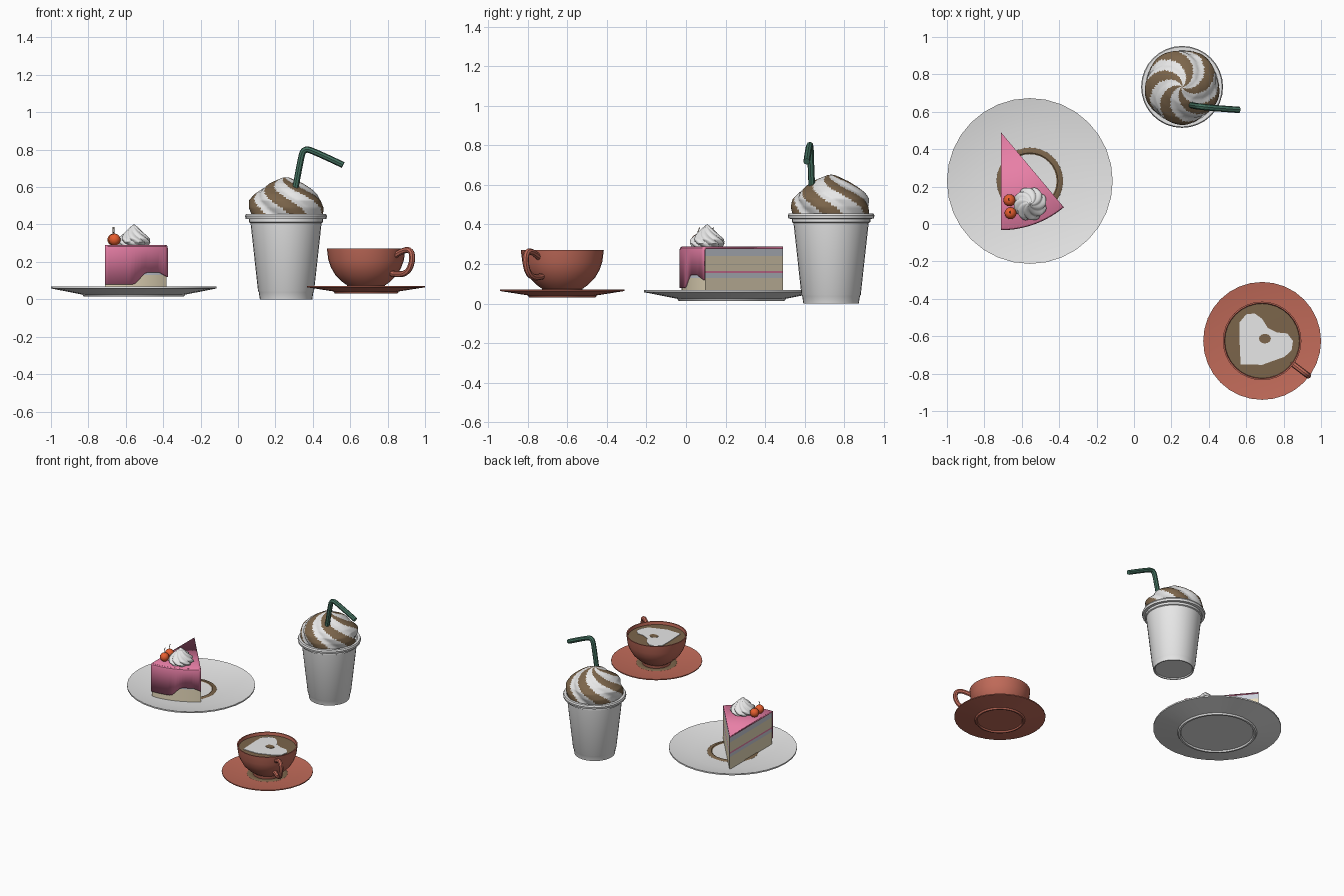
import bpy, bmesh, math
from mathutils import Vector

if "Cube" in bpy.data.objects:
    bpy.data.objects.remove(bpy.data.objects["Cube"])

def mat(name, *rgb):
    m = bpy.data.materials.new(name)
    m.diffuse_color = (*rgb, 1)
    m.use_nodes = True
    m.node_tree.nodes["Principled BSDF"].inputs["Base Color"].default_value = m.diffuse_color
    return m

WHITE = mat("white", .8, .8, .8)
PINK = mat("pink frosting", .8, .21, .38)
SPONGE = mat("beige sponge", .8, .7, .5)
FILLING = mat("pale cream filling", .6, .63, .7)
CLAY = mat("terracotta", .53, .145, .1)
COFFEE = mat("coffee brown", .2, .13, .07)
GREEN = mat("straw green", .06, .17, .12)
BERRY = mat("berry red", .85, .12, .03)

def finish(name, bm, mats, loc=(0, 0, 0), smooth=35):
    me = bpy.data.meshes.new(name)
    bmesh.ops.remove_doubles(bm, verts=bm.verts, dist=1e-5)
    bmesh.ops.recalc_face_normals(bm, faces=bm.faces)
    bm.to_mesh(me)
    bm.free()
    for m in mats:
        me.materials.append(m)
    ob = bpy.data.objects.new(name, me)
    ob.location = loc
    bpy.context.collection.objects.link(ob)
    bpy.ops.object.select_all(action='DESELECT')
    ob.select_set(True)
    bpy.context.view_layer.objects.active = ob
    if smooth:
        bpy.ops.object.shade_smooth_by_angle(angle=math.radians(smooth))
    return ob

def grid(rows, closed, rule=None):
    """Skin a list of equally long point rows."""
    bm = bmesh.new()
    vs = [[bm.verts.new(p) for p in r] for r in rows]
    n = len(rows[0])
    for i in range(len(rows) - 1):
        for j in range(n if closed else n - 1):
            k = (j + 1) % n
            f = bm.faces.new((vs[i][j], vs[i][k], vs[i + 1][k], vs[i + 1][j]))
            if rule:
                f.material_index = rule(i, j)
    return bm

def lathe(name, profile, m, loc, n=32):
    rows = [[(r * math.cos(2 * math.pi * j / n), r * math.sin(2 * math.pi * j / n), z)
             for j in range(n)] for r, z in profile]
    return finish(name, grid(rows, True), [m], loc)

def prism(name, pts, z0, z1, m, loc=(0, 0, 0)):
    bm = bmesh.new()
    f = bm.faces.new([bm.verts.new((x, y, z0)) for x, y in pts])
    ex = bmesh.ops.extrude_face_region(bm, geom=[f])
    for v in ex['geom']:
        if isinstance(v, bmesh.types.BMVert):
            v.co.z = z1
    return finish(name, bm, [m], loc, 30)

def tube(name, pts, r, m):
    cu = bpy.data.curves.new(name, 'CURVE')
    cu.dimensions = '3D'
    cu.bevel_depth = r
    cu.bevel_resolution = 2
    cu.use_fill_caps = True
    s = cu.splines.new('NURBS')
    s.points.add(len(pts) - 1)
    for p, c in zip(s.points, pts):
        p.co = (*c, 1)
    s.order_u = 3
    s.use_endpoint_u = True
    s.resolution_u = 6
    cu.materials.append(m)
    ob = bpy.data.objects.new(name, cu)
    bpy.context.collection.objects.link(ob)
    bpy.ops.object.select_all(action='DESELECT')
    ob.select_set(True)
    bpy.context.view_layer.objects.active = ob
    bpy.ops.object.convert(target='MESH')
    bpy.ops.object.shade_smooth_by_angle(angle=math.radians(40))

def swirl(name, profile, lobes, twist, amp, loc, mats, striped=False):
    """Twisted, lobed dome of whipped cream."""
    rows, steps, n = [], 6, lobes * 16
    fine = []
    for (r0, z0), (r1, z1) in zip(profile, profile[1:]):
        fine += [(r0 + (r1 - r0) * k / steps, z0 + (z1 - z0) * k / steps) for k in range(steps)]
    fine.append(profile[-1])
    total = len(fine) - 1
    phase = lambda i, j: lobes * (2 * math.pi * j / n + twist * i / total)
    for i, (r, z) in enumerate(fine):
        row = []
        for j in range(n):
            a = 2 * math.pi * j / n
            q = r * (1 - amp + 2 * amp * abs(math.cos(phase(i, j) / 2)))
            row.append((q * math.cos(a), q * math.sin(a), z))
        rows.append(row)
    rule = (lambda i, j: int(math.cos(phase(i + .5, j + .5) - .6) > .2)) if striped else None
    return finish(name, grid(rows, True, rule), mats, loc, 50)

# Cake plate with sauce ring
P = (-.557, .23, 0)
lathe("cake_plate", [(0, .025), (.25, .025), (.255, .014), (.268, .014), (.275, .025),
      (.443, .058), (.443, .068), (.28, .036), (0, .036)], WHITE, P)
lathe("plate_sauce_ring", [(.143, .036), (.15, .041), (.17, .041), (.178, .036)], COFFEE, P)

# Cake slice: a 40 degree sector with its tip at the back
TIP = (-.711, .49, 0)
ANG = [math.radians(-90 + 40 * k / 20) for k in range(21)]
def sector(r):
    return [(0, 0)] + [(r * math.cos(a), r * math.sin(a)) for a in ANG]
for name, z0, z1, m in (("lower_sponge", .036, .13, SPONGE), ("lower_filling", .13, .155, FILLING),
                        ("jam_line", .155, .166, PINK), ("upper_sponge", .166, .24, SPONGE),
                        ("upper_filling", .24, .276, FILLING), ("frosting_top", .276, .288, PINK)):
    prism(name, sector(.512), z0, z1, m, TIP)

# Frosting coat over top and back with a dripping lower edge
def drip(u):
    t = min(max((u - .4) / .25, 0), 1)
    return .078 + .066 * t * t * (3 - 2 * t) - .025 * max(0, (u - .85) / .15)
rows = [[(.523 * math.cos(a), .523 * math.sin(a), drip(k / 20)) for k, a in enumerate(ANG)]]
rows += [[(r * math.cos(a), r * math.sin(a), z) for a in ANG]
         for r, z in ((.523, .27), (.52, .282), (.51, .289), (0, .289))]
coat = finish("frosting_coat", grid(rows, False), [PINK], TIP)
sol = coat.modifiers.new("thickness", 'SOLIDIFY')
sol.thickness = .01

# Cream rosette and berries on the cake
swirl("cake_cream", [(.07, .285), (.084, .305), (.078, .325), (.055, .35), (.03, .375), (.012, .392), (0, .402)],
      8, 2.2, .09, (-.556, .107, 0), [WHITE])
for i, (x, y) in enumerate(((-.666, .127), (-.66, .058))):
    bm = bmesh.new()
    bmesh.ops.create_uvsphere(bm, u_segments=16, v_segments=10, radius=.032)
    finish(f"berry_{i + 1}", bm, [BERRY], (x, y, .319), 60)
    tube(f"berry_stem_{i + 1}", [(x, y, .345), (x - .006, y, .365), (x - .002, y + .012, .385)], .002, COFFEE)

# Takeaway cup, striped cream and bent straw
T = (.257, .733, 0)
lathe("takeaway_cup", [(0, .008), (.128, .008), (.132, 0), (.14, 0), (.146, .038), (.15, .045),
      (.19, .408), (.198, .412), (.198, .428), (.216, .43), (.219, .445), (.214, .456),
      (.195, .456), (.19, .445), (0, .445)], WHITE, T)
swirl("cup_cream", [(.185, .445), (.192, .49), (.186, .53), (.16, .563), (.125, .592), (.085, .62),
      (.045, .638), (.018, .65), (0, .652)], 5, 2.4, .06, T, [WHITE, COFFEE], True)
tube("straw", [(.285, .64, .48), (.31, .635, .61), (.332, .63, .73), (.35, .628, .81),
               (.42, .62, .785), (.562, .61, .718)], .017, GREEN)

# Saucer and coffee cup
C = Vector((.685, -.625, 0))
lathe("saucer", [(0, .042), (.155, .042), (.158, .032), (.168, .032), (.175, .042), (.315, .064),
      (.315, .071), (.19, .053), (0, .053)], CLAY, C)
lathe("saucer_ring", [(.1, .053), (.106, .057), (.134, .057), (.14, .053)], COFFEE, C)
lathe("coffee_cup", [(0, .053), (.098, .053), (.102, .075), (.13, .095), (.165, .13), (.188, .17),
      (.202, .21), (.21, .272), (.202, .272), (.195, .22), (0, .22)], CLAY, C)
lathe("coffee", [(.2, .25), (.1, .252), (0, .252)], COFFEE, C)
d = Vector((math.cos(math.radians(-37)), math.sin(math.radians(-37)), 0))
tube("cup_handle", [C + d * r + Vector((0, 0, z)) for r, z in
     ((.197, .235), (.25, .265), (.305, .262), (.31, .2), (.28, .145), (.225, .13), (.17, .138))], .016, CLAY)

# Milk heart with a small dot
heart = [(-.115, -.125), (-.122, .03), (-.12, .1), (-.085, .142), (-.04, .147), (0, .118), (.03, .07),
         (.08, .045), (.135, .04), (.165, 0), (.158, -.05), (.12, -.085), (0, -.128)]
prism("milk_heart", heart, .251, .255, WHITE, C)
dot = [(.015 + .032 * math.cos(k * math.pi / 6), .012 + .026 * math.sin(k * math.pi / 6)) for k in range(12)]
prism("heart_dot", dot, .254, .257, COFFEE, C)
